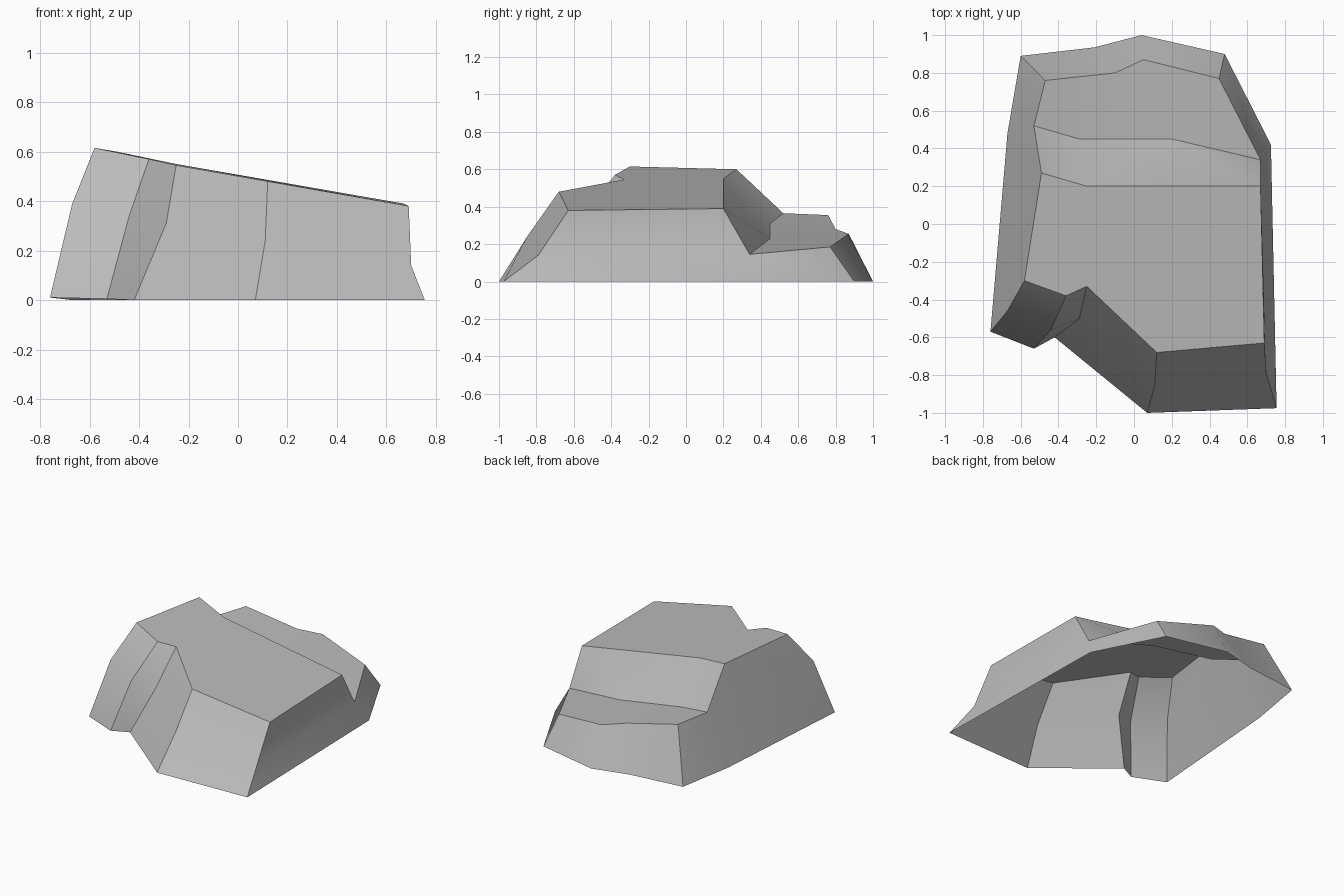
import bpy, bmesh
from math import radians

default = bpy.data.objects.get("Cube")
if default:
    bpy.data.objects.remove(default)

# One plain stone colour
stone = bpy.data.materials.new("grey_stone")
stone.use_nodes = True
grey = (0.5, 0.5, 0.5, 1)
stone.diffuse_color = grey
shader = stone.node_tree.nodes["Principled BSDF"]
shader.inputs["Base Color"].default_value = grey
shader.inputs["Roughness"].default_value = 0.9

bm = bmesh.new()


def row(*points):
    """Add a row of vertices along a rim or foot line."""
    return [bm.verts.new(p) for p in points]


def face(*verts):
    return bm.faces.new(verts)


def loft(upper, lower):
    """Bridge two rows of equal length with quads."""
    for i in range(len(upper) - 1):
        face(upper[i], upper[i + 1], lower[i + 1], lower[i])


# Front cliff rows, from the -x corner to the +x corner
front_rim = row((-.58, -.3, .615), (-.36, -.38, .57), (-.25, -.33, .545),
                (.12, -.68, .48), (.69, -.63, .38))
front_bend = row((-.67, -.46, .39), (-.44, -.56, .34), (-.29, -.5, .31),
                 (.11, -.85, .24), (.7, -.79, .14))
front_foot = row((-.76, -.57, .01), (-.53, -.66, .005), (-.42, -.6, 0),
                 (.07, -1, 0), (.755, -.975, 0))

# Plateau back rim and the lower ledge behind it, from -x to +x
back_rim = row((-.49, .27, .6), (-.25, .2, .55), (.67, .2, .39))
ledge_inner = row((-.53, .52, .365), (-.29, .45, .31), (.2, .45, .23),
                  (.67, .34, .145))
ledge_outer = row((-.47, .76, .355), (-.1, .8, .28), (.05, .87, .255),
                  (.45, .77, .185))
back_foot = row((-.6, .89, 0), (-.21, .935, 0), (.04, 1, 0), (.48, .9, 0))
side_foot_a, side_foot_b = row((-.67, .48, 0), (.725, .42, 0))

# Tilted plateau and the front cliff below it
plateau = face(*front_rim, *reversed(back_rim))
loft(front_rim, front_bend)
loft(front_bend, front_foot)

# Step down from the plateau, ledge and back wall
loft(back_rim, ledge_inner[:3])
face(back_rim[-1], ledge_inner[-1], ledge_inner[-2])
loft(ledge_inner, ledge_outer)
loft(ledge_outer, back_foot)

# Side wall at -x
face(back_rim[0], front_rim[0], front_bend[0], ledge_inner[0])
face(ledge_inner[0], front_bend[0], front_foot[0], side_foot_a)
face(ledge_inner[0], side_foot_a, back_foot[0], ledge_outer[0])

# Side wall at +x
face(front_rim[-1], back_rim[-1], front_bend[-1])
face(back_rim[-1], ledge_inner[-1], front_bend[-1])
face(front_bend[-1], ledge_inner[-1], side_foot_b, front_foot[-1])
face(ledge_inner[-1], ledge_outer[-1], back_foot[-1], side_foot_b)

# Outward normals on the open shell
bmesh.ops.recalc_face_normals(bm, faces=bm.faces[:])
plateau.normal_update()
if plateau.normal.z < 0:
    bmesh.ops.reverse_faces(bm, faces=bm.faces[:])

mesh = bpy.data.meshes.new("rock_cliff")
bm.to_mesh(mesh)
bm.free()
mesh.materials.append(stone)
cliff = bpy.data.objects.new("rock_cliff", mesh)
bpy.context.collection.objects.link(cliff)

# Soft bends on the walls, crisp rims
bpy.ops.object.select_all(action="DESELECT")
cliff.select_set(True)
bpy.context.view_layer.objects.active = cliff
bpy.ops.object.shade_smooth_by_angle(angle=radians(30))
